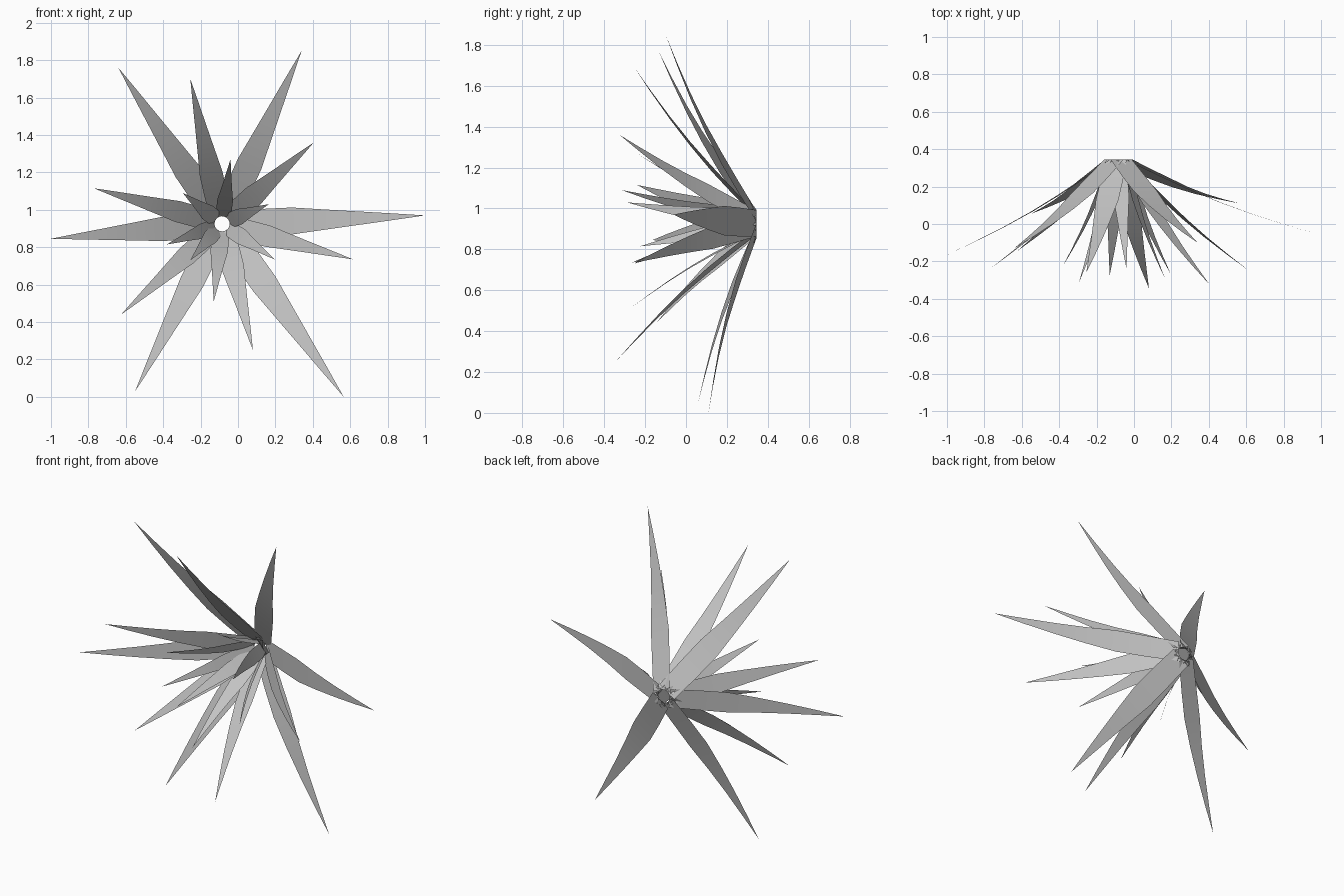
import bpy, bmesh, math
from mathutils import Vector

if "Cube" in bpy.data.objects:
    bpy.data.objects.remove(bpy.data.objects["Cube"])

# one flat colour for every blade
grey = bpy.data.materials.new("leaf_grey")
grey.diffuse_color = (0.55, 0.55, 0.55, 1)
grey.use_nodes = True
grey.node_tree.nodes["Principled BSDF"].inputs["Base Color"].default_value = grey.diffuse_color

CENTRE = Vector((-0.085, 0.345, 0.925))
FRONT = Vector((0, -1, 0))
FOOT = 0.04  # radius of the round opening in the middle

# tip of each blade
TIPS = {
    "long_leaf": [
        (0.34, -0.10, 1.85), (-0.64, -0.13, 1.76), (1.0, -0.06, 0.97),
        (0.565, 0.11, 0.0), (-0.55, 0.055, 0.03), (-1.0, -0.165, 0.845)],
    "middle_leaf": [
        (-0.255, -0.26, 1.70), (0.405, -0.325, 1.36), (0.615, -0.25, 0.735),
        (0.08, -0.345, 0.25), (-0.625, -0.145, 0.44), (-0.77, -0.24, 1.115)],
    "inner_leaf": [
        (-0.04, -0.24, 1.27), (-0.13, -0.275, 0.51), (0.195, -0.265, 0.735),
        (-0.38, -0.225, 0.815), (-0.295, -0.315, 1.09), (0.165, -0.29, 1.03),
        (-0.255, -0.255, 0.73)],
}

# (position along blade, half width as a share of length)
PROFILE = [(0.0, 0.058), (0.17, 0.063), (0.33, 0.064), (0.5, 0.048), (0.67, 0.032), (0.84, 0.016)]


def blade(name, tip):
    """Flat pointed blade, widest at a third, bowed gently outwards."""
    tip = Vector(tip)
    radial = tip - CENTRE
    radial.y = 0
    radial.normalize()
    across = radial.cross(FRONT)
    base = CENTRE + radial * FOOT
    axis = tip - base
    length = axis.length
    normal = FRONT * axis.dot(radial) - radial * axis.dot(FRONT)
    normal.normalize()
    bow = 0.028 * length

    bm = bmesh.new()
    rows = []
    for t, half in PROFILE:
        mid = base + axis * t + normal * bow * math.sin(math.pi * t)
        w = across * half * length
        rows.append((bm.verts.new(mid - w), bm.verts.new(mid + w)))
    for (a, b), (c, d) in zip(rows, rows[1:]):
        bm.faces.new((a, b, d, c))
    bm.faces.new((rows[-1][0], rows[-1][1], bm.verts.new(tip)))
    mesh = bpy.data.meshes.new(name)
    bm.to_mesh(mesh)
    bm.free()
    for p in mesh.polygons:
        p.use_smooth = True
    mesh.materials.append(grey)
    bpy.context.collection.objects.link(bpy.data.objects.new(name, mesh))


# rosette of three rings of blades
for ring, tips in TIPS.items():
    for i, tip in enumerate(tips, 1):
        blade(f"{ring}_{i}", tip)
